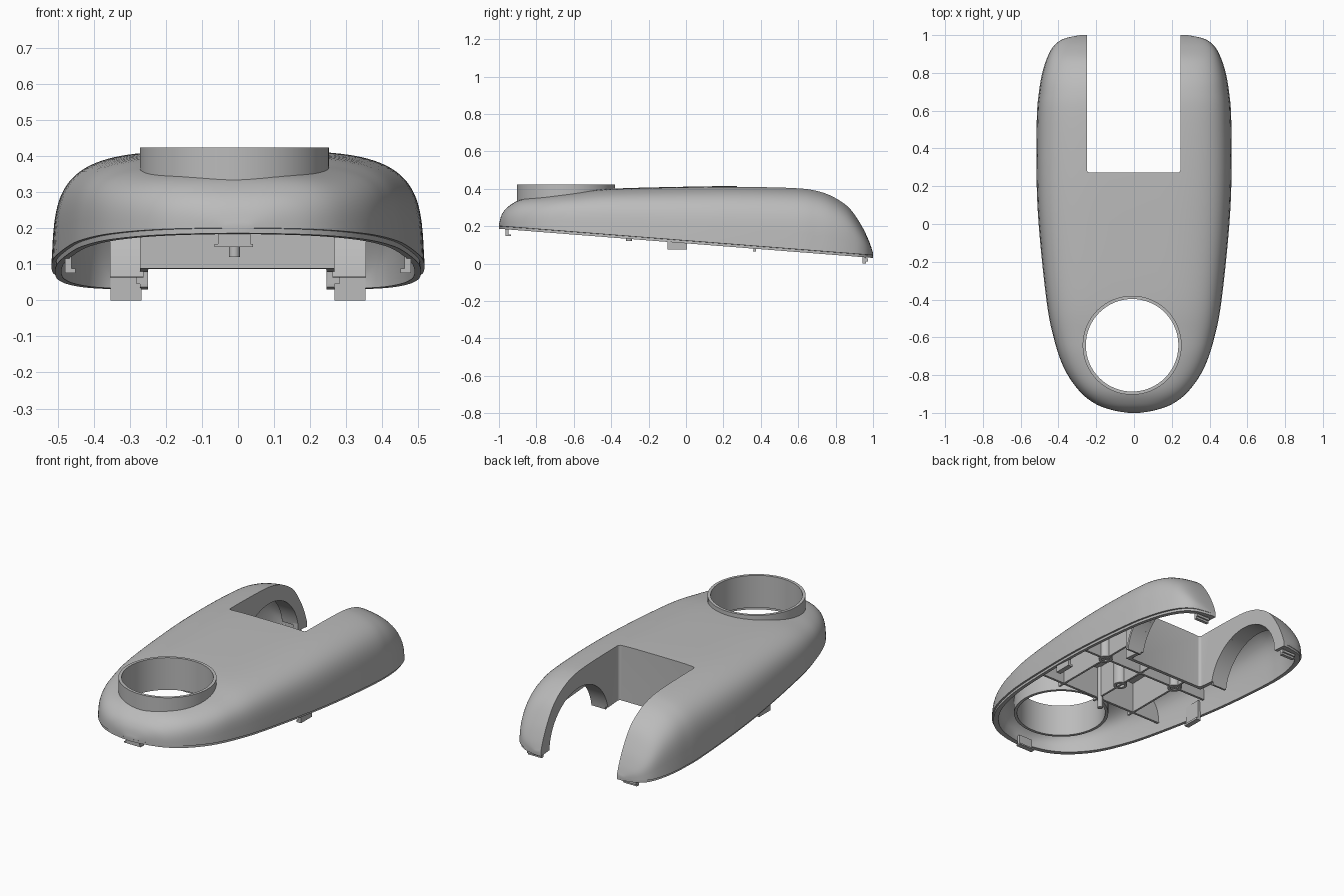
import bpy, bmesh, math
from mathutils import Matrix

if "Cube" in bpy.data.objects:
    bpy.data.objects.remove(bpy.data.objects["Cube"])

grey = bpy.data.materials.new("plain grey")
grey.use_nodes = True
COLOR = (0.5, 0.5, 0.5, 1)
grey.diffuse_color = COLOR
grey.node_tree.nodes["Principled BSDF"].inputs["Base Color"].default_value = COLOR

MID = -0.01      # slight sideways offset of the centre details
WALL = 0.028
LIP = 0.015
RING_Y = -0.642
RIB_Z = 0.188    # underside of the inner ribs
ARCH = (0.645, 0.025, 0.275)  # wheel arch centre y, z and radius

# Stations along the body: y, half width, crown height
KEYS = [(-1, .03, .21), (-.985, .115, .262), (-.95, .208, .305), (-.88, .293, .343),
        (-.76, .372, .362), (-.6, .426, .38), (-.4, .464, .4), (0, .505, .411),
        (.3, .517, .414), (.58, .514, .408), (.7, .503, .393), (.79, .488, .36),
        (.875, .462, .3), (.94, .427, .205), (.98, .374, .12), (1, .285, .06)]


def base_z(y):
    return 0.108 - 0.078 * y


def finish(bm, name):
    bmesh.ops.recalc_face_normals(bm, faces=bm.faces)
    mesh = bpy.data.meshes.new(name)
    bm.to_mesh(mesh)
    bm.free()
    mesh.materials.append(grey)
    obj = bpy.data.objects.new(name, mesh)
    bpy.context.collection.objects.link(obj)
    return obj


def smooth(obj):
    obj.data.polygons.foreach_set("use_smooth", [True] * len(obj.data.polygons))
    obj.data.set_sharp_from_angle(angle=math.radians(32))


def box(name, x0, x1, y0, y1, z0, z1, round_uprights=0):
    bm = bmesh.new()
    bmesh.ops.create_cube(bm, size=1)
    for v in bm.verts:
        v.co = [lo + (c + .5) * (hi - lo)
                for c, lo, hi in zip(v.co, (x0, y0, z0), (x1, y1, z1))]
    if round_uprights:
        edges = [e for e in bm.edges if abs(e.verts[0].co.z - e.verts[1].co.z) > .01]
        bmesh.ops.bevel(bm, geom=edges, offset=round_uprights, segments=4,
                        profile=.5, affect='EDGES')
    return finish(bm, name)


def cylinder(name, center, radius, depth, axis='Z'):
    bm = bmesh.new()
    turn = Matrix.Rotation(math.pi / 2, 4, 'Y') if axis == 'X' else Matrix()
    bmesh.ops.create_cone(bm, cap_ends=True, segments=64, radius1=radius,
                          radius2=radius, depth=depth,
                          matrix=Matrix.Translation(center) @ turn)
    return finish(bm, name)


def bridge(bm, loops):
    for a, b in zip(loops, loops[1:]):
        n = len(a)
        for i in range(n):
            j = (i + 1) % n
            bm.faces.new((a[i], a[j], b[j], b[i]))


def tube(name, x, y, outer, inner, z0, z1):
    bm = bmesh.new()
    angles = [math.tau * i / 64 for i in range(64)]
    loops = [[bm.verts.new((x + r * math.cos(a), y + r * math.sin(a), z)) for a in angles]
             for r, z in ((outer, z0), (outer, z1), (inner, z1), (inner, z0))]
    bridge(bm, loops + loops[:1])
    obj = finish(bm, name)
    smooth(obj)
    return obj


def arch_liner(name, x0, x1, thickness):
    """Half pipe that lines the wheel arch."""
    bm = bmesh.new()
    cy, cz, r = ARCH
    loops = []
    for i in range(41):
        a = math.radians(8 + 164 * i / 40)
        loops.append([bm.verts.new((x, cy + q * math.cos(a), cz + q * math.sin(a)))
                      for x, q in ((x0, r), (x1, r), (x1, r + thickness), (x0, r + thickness))])
    bridge(bm, loops)
    bm.faces.new(loops[0])
    bm.faces.new(loops[-1])
    smooth(finish(bm, name))


def stations(steps=5):
    """Smooth curve through the body stations."""
    result = []
    for i in range(len(KEYS) - 1):
        p = [KEYS[max(0, min(len(KEYS) - 1, i + k))] for k in (-1, 0, 1, 2)]
        for s in range(steps):
            t = s / steps
            result.append([b + .5 * t * (c - a + t * (2*a - 5*b + 4*c - d
                           + t * (3 * (b - c) + d - a))) for a, b, c, d in zip(*p)])
    return result + [list(KEYS[-1])]


def body_solid(name, inset=0):
    bm = bmesh.new()
    loops = []
    for y, w, top in stations():
        y *= 1 - inset
        w = max(w - inset, .01)
        zb = base_z(y)
        z0 = zb + LIP
        h = max(top - inset - z0, .004)
        power = 2 / (2.8 + 1.3 * min(1, max(0, (y + 1) * 3)))
        arc = []
        for i in range(49):
            a = math.pi * i / 48
            c, s = math.cos(a), max(0, math.sin(a)) ** power
            x = w * abs(c) ** power * (1 - .03 * s)   # slight draft on the sides
            arc.append((math.copysign(x, c), z0 + h * s))
        # Below the arc: stepped lip outside, straight skirt for the cavity
        step = w - min(.01, w / 3)
        foot = [(w, zb - .2)] if inset else [(step, zb), (step, z0 - .001)]
        section = foot + arc + [(-x, z) for x, z in reversed(foot)]
        loops.append([bm.verts.new((x, y, z)) for x, z in section])
    bridge(bm, loops)
    bm.faces.new(loops[0])
    bm.faces.new(loops[-1])
    return finish(bm, name)


def boolean(target, cutter, operation='DIFFERENCE', keep=False):
    mod = target.modifiers.new("cut", 'BOOLEAN')
    mod.operation, mod.solver, mod.object = operation, 'EXACT', cutter
    graph = bpy.context.evaluated_depsgraph_get()
    mesh = bpy.data.meshes.new_from_object(target.evaluated_get(graph))
    target.modifiers.clear()
    target.data = mesh
    if not keep:
        bpy.data.objects.remove(cutter)


# Hollow shell with a rear slot, leaving walls around the slot
shell = body_solid("shell")
envelope = body_solid("rib_envelope")
cavity = body_solid("cavity", WALL)
boolean(cavity, box("slot_wall", -.272, .268, .25, 1.3, -.4, .6))
boolean(shell, cavity)
boolean(shell, box("slot", -.25, .246, .272, 1.3, -.4, .6, .016))
boolean(shell, cylinder("ring_hole", (MID, RING_Y, .4), .252, .5))
boolean(shell, cylinder("arch_cutter", (0, ARCH[0], ARCH[1]), ARCH[2], .556, 'X'))
smooth(shell)

# Collar around the round opening
tube("collar", MID, RING_Y, .262, .245, .235, .424)

# Inner ribs, trimmed to the body
ribs = [box("cross_rib", -.47, .47, y - .007, y + .007, RIB_Z, .5) for y in (-.32, .04)]
ribs += [box("long_rib", x - .006, x + .006, -.36, .25, RIB_Z, .5)
         for x in (-.26, MID, .24)]
for rib in ribs:
    boolean(rib, envelope, 'INTERSECT', keep=True)
    # lower the trimmed top edge just beneath the outer skin
    for v in rib.data.vertices:
        if v.co.z > RIB_Z + .02:
            v.co.z -= .012
bpy.data.objects.remove(envelope)

# Screw bosses and locating pin
for x, y in ((-.26, .04), (.24, .04), (MID, -.13)):
    tube("screw_boss", x, y, .038, .022, RIB_Z - .002, .39)
smooth(cylinder("locating_pin", (MID, -.305, .25), .015, .26))

# Clips under the rim
box("front_clip", MID - .045, MID + .045, -.966, -.948, .152, .215)
box("front_clip_hook", MID - .055, MID + .052, -.966, -.935, .148, .156)
for side in (-1, 1):
    def sided(maker, name, near, far, *rest):
        a, b = sorted((side * near, side * far))
        return maker(name, a, b, *rest)
    sided(arch_liner, "arch_liner", .262, .355, .014)
    sided(box, "side_clip", .462, .48, -.1, .005, .078, .2)
    sided(box, "side_clip_hook", .45, .48, -.1, .005, .076, .088)
    sided(box, "rear_clip", .267, .354, .945, .963, 0, .12)
    sided(box, "rear_clip_hook", .267, .354, .945, .972, .012, .026)
    sided(box, "rear_clip_stop", .25, .282, .915, .945, .045, .09)
